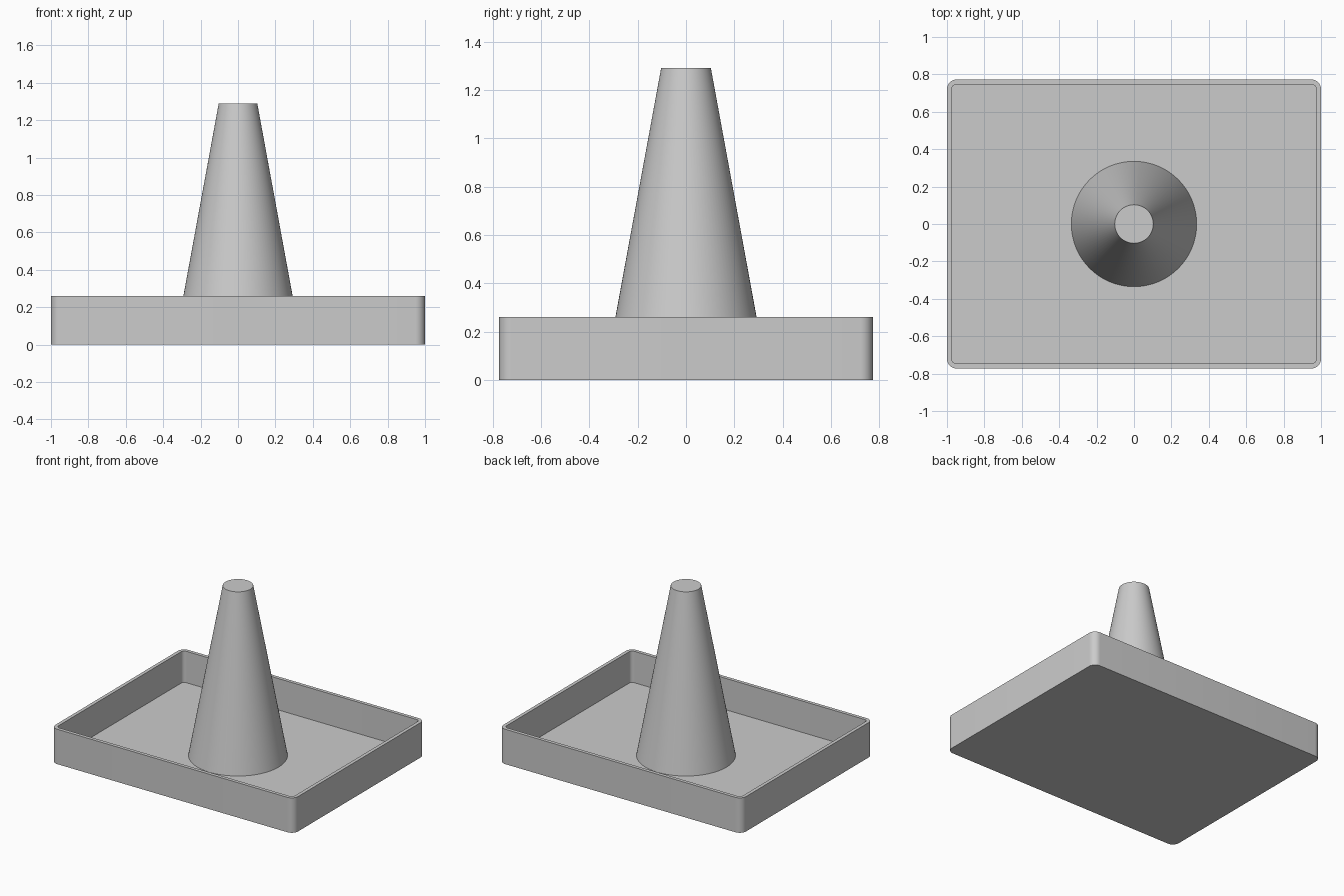
import bpy
import bmesh
from math import cos, sin, pi, radians

cube = bpy.data.objects.get("Cube")
if cube:
    bpy.data.objects.remove(cube, do_unlink=True)

HALF_X, HALF_Y, RIM = 1.0, 0.773, 0.26
WALL = FLOOR = 0.026
CORNER, CORNER_STEPS = 0.052, 10
TOP, TOP_RADIUS, BASE_RADIUS = 1.29, 0.103, 0.335

grey = bpy.data.materials.new("plain grey")
grey.use_nodes = True
colour = (0.6, 0.6, 0.6, 1)
grey.diffuse_color = colour
grey.node_tree.nodes["Principled BSDF"].inputs["Base Color"].default_value = colour


def finish(bm, name):
    """Turn a bmesh into a smooth shaded object with crisp edges."""
    bmesh.ops.recalc_face_normals(bm, faces=bm.faces)
    mesh = bpy.data.meshes.new(name)
    bm.to_mesh(mesh)
    bm.free()
    mesh.materials.append(grey)
    obj = bpy.data.objects.new(name, mesh)
    bpy.context.collection.objects.link(obj)
    bpy.ops.object.select_all(action='DESELECT')
    obj.select_set(True)
    bpy.context.view_layer.objects.active = obj
    bpy.ops.object.shade_smooth_by_angle(angle=radians(30))
    return obj


def rounded_loop(bm, inset, z):
    """Ring of vertices around a rounded rectangle."""
    r = CORNER - inset
    cx, cy = HALF_X - CORNER, HALF_Y - CORNER
    ring = []
    for i, (sx, sy) in enumerate([(1, 1), (-1, 1), (-1, -1), (1, -1)]):
        for k in range(CORNER_STEPS + 1):
            a = (i + k / CORNER_STEPS) * pi / 2
            ring.append(bm.verts.new((sx * cx + r * cos(a), sy * cy + r * sin(a), z)))
    return ring


# Open tray: outer wall, rim, inner wall, then floor and underside
bm = bmesh.new()
rings = [rounded_loop(bm, inset, z) for inset, z in
         [(0, 0), (0, RIM), (WALL, RIM), (WALL, FLOOR)]]
for lower, upper in zip(rings, rings[1:]):
    for i in range(len(lower)):
        bm.faces.new((lower[i - 1], lower[i], upper[i], upper[i - 1]))
bm.faces.new(rings[0])
bm.faces.new(rings[-1])
finish(bm, "tray")

# Tapered post standing on the tray floor, with no hidden base face
bm = bmesh.new()
bmesh.ops.create_cone(bm, cap_ends=True, segments=96, radius1=BASE_RADIUS,
                      radius2=TOP_RADIUS, depth=TOP - FLOOR)
base = [f for f in bm.faces if f.calc_center_median().z < -0.4]
bmesh.ops.delete(bm, geom=base, context='FACES_ONLY')
post = finish(bm, "tapered_post")
post.location.z = (TOP + FLOOR) / 2
